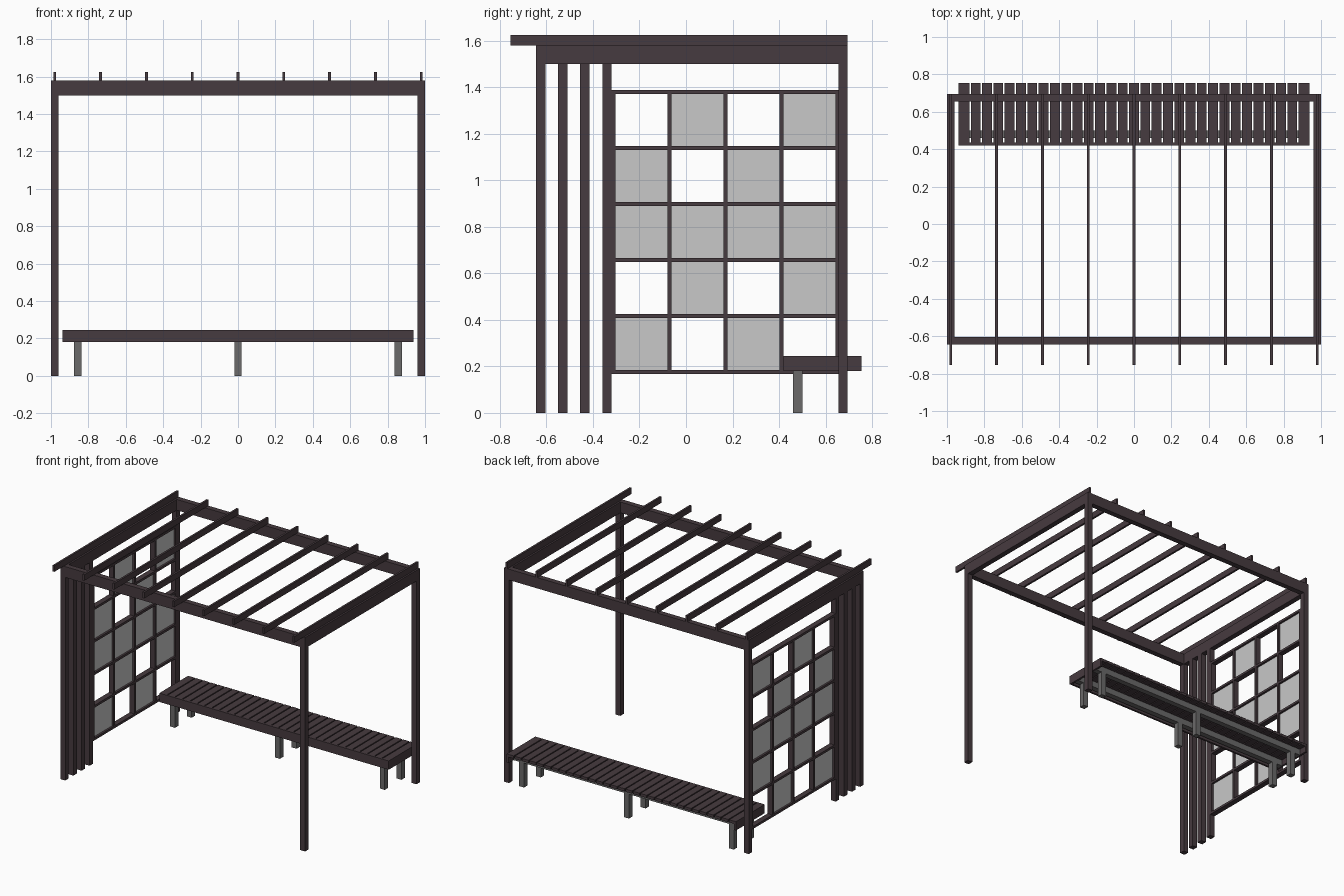
import bpy

if "Cube" in bpy.data.objects:
    bpy.data.objects.remove(bpy.data.objects["Cube"], do_unlink=True)


def material(name, rgb):
    m = bpy.data.materials.new(name)
    m.use_nodes = True
    m.diffuse_color = (*rgb, 1)
    m.node_tree.nodes["Principled BSDF"].inputs["Base Color"].default_value = (*rgb, 1)
    return m


WOOD = material("dark_brown_timber", (0.062, 0.043, 0.050))
STEEL = material("grey_steel", (0.145, 0.142, 0.142))
PANEL = material("pale_grey_panel", (0.58, 0.58, 0.58))


def box(name, x, y, z, mat=WOOD):
    """Box spanning the (low, high) range on each axis."""
    verts = [(a, b, c) for a in x for b in y for c in z]
    faces = [(0, 1, 3, 2), (4, 6, 7, 5), (0, 4, 5, 1),
             (2, 3, 7, 6), (0, 2, 6, 4), (1, 5, 7, 3)]
    mesh = bpy.data.meshes.new(name)
    mesh.from_pydata(verts, [], faces)
    mesh.materials.append(mat)
    obj = bpy.data.objects.new(name, mesh)
    bpy.context.collection.objects.link(obj)
    return obj


def around(center, width):
    return (center - width / 2, center + width / 2)


T = 0.04                       # timber thickness
FRONT, BACK = -0.625, 0.675    # post centre lines
SIDE = 0.98
BEAM_Z = (1.50, 1.58)

# Corner posts
for x in (-SIDE, SIDE):
    for y in (FRONT, BACK):
        box("corner_post", around(x, T), around(y, T), (0, BEAM_Z[0]))

# Roof frame
for y in (FRONT, BACK):
    box("long_beam", (-1, 1), around(y, T), BEAM_Z)
for x in (-SIDE, SIDE):
    box("side_beam", around(x, T), (FRONT + T / 2, BACK - T / 2), BEAM_Z)

# Rafters overhanging the front
for i in range(9):
    box("rafter", around(-SIDE + i * SIDE / 4, 0.015), (-0.755, 0.695), (1.58, 1.625))

# Upright slats on the screen side
for y in (-0.53, -0.435, -0.34):
    box("screen_slat", around(-SIDE, T), around(y, T), (0, BEAM_Z[0]))

# Lattice screen with panels in alternating cells
CELL, BAR = 0.241, 0.017
Y0, Z0 = -0.312, 0.175
for i in range(5):
    box("lattice_upright", around(-SIDE, T), around(Y0 + i * CELL, BAR),
        (Z0, Z0 + 5 * CELL))
for j in range(6):
    box("lattice_rail", around(-SIDE, T), (-0.32, 0.655), around(Z0 + j * CELL, BAR))
for j, columns in enumerate([(0, 2), (1, 3), (0, 1, 2, 3), (0, 2), (1, 3)]):
    for i in columns:
        box("screen_panel", around(-SIDE, 0.01),
            around(Y0 + (i + 0.5) * CELL, CELL - BAR),
            around(Z0 + (j + 0.5) * CELL, CELL - BAR), PANEL)

# Bench: cross boards, front and end fascias
BX, BY, BZ = 0.937, (0.42, 0.755), (0.18, 0.245)
COUNT = 31
pitch = 2 * BX / COUNT
for i in range(COUNT):
    box("bench_board", around(-BX + (i + 0.5) * pitch, pitch - 0.008),
        (BY[0] + 0.015, BY[1]), (0.225, BZ[1]))
box("bench_front_fascia", (-BX, BX), (BY[0], BY[0] + 0.015), BZ)
for s in (-1, 1):
    box("bench_end_fascia", around(s * (BX - 0.0075), 0.015), (BY[0] + 0.015, BY[1]), BZ)

# Bench support rails and legs
for y in (0.48, BACK):
    box("bench_rail", (-BX + 0.015, BX - 0.015), around(y, T), (0.18, 0.225), STEEL)
    for x in (-0.857, 0, 0.857):
        box("bench_leg", around(x, T), around(y, T), (0, 0.18), STEEL)
